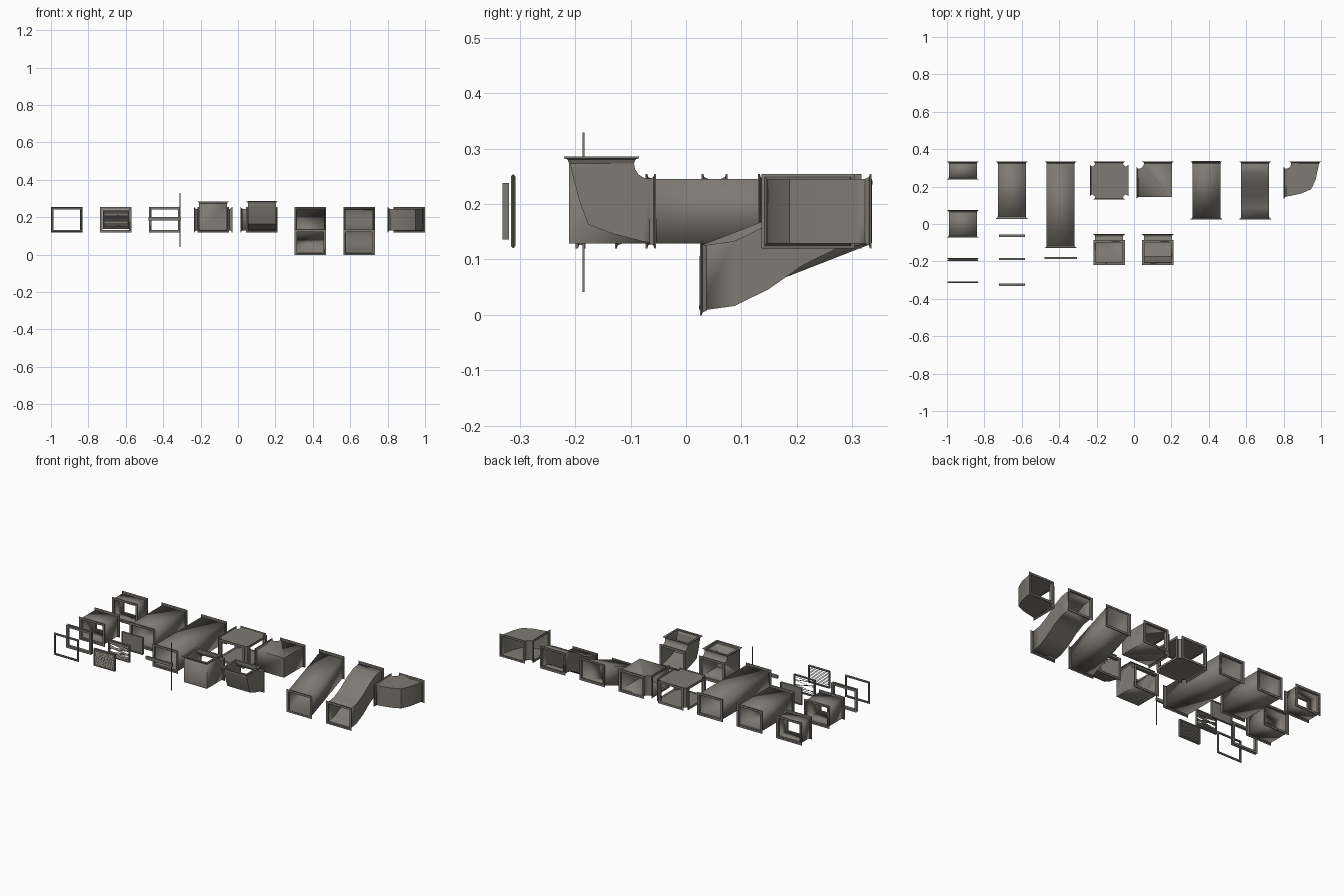
import bpy
import bmesh
import math
from mathutils import Vector

if "Cube" in bpy.data.objects:
    bpy.data.objects.remove(bpy.data.objects["Cube"], do_unlink=True)

W, H = 0.075, 0.0585      # duct half width and half height
Z = 0.187                 # duct centre height
BACK = 0.335              # shared rear line of the kit
LEG = 0.05                # elbow leg beyond the inner corner

metal = bpy.data.materials.new("dull galvanised metal")
metal.use_nodes = True
colour = (0.21, 0.195, 0.175, 1)
metal.diffuse_color = colour
bsdf = metal.node_tree.nodes["Principled BSDF"]
bsdf.inputs["Base Color"].default_value = colour
bsdf.inputs["Roughness"].default_value = 0.7


def finish(name, bm, wall=0, smooth=True):
    bmesh.ops.remove_doubles(bm, verts=bm.verts, dist=0.0002)
    bmesh.ops.recalc_face_normals(bm, faces=bm.faces)
    mesh = bpy.data.meshes.new(name)
    bm.to_mesh(mesh)
    bm.free()
    mesh.materials.append(metal)
    ob = bpy.data.objects.new(name, mesh)
    bpy.context.collection.objects.link(ob)
    if smooth:
        bpy.ops.object.select_all(action="DESELECT")
        ob.select_set(True)
        bpy.context.view_layer.objects.active = ob
        bpy.ops.object.shade_smooth_by_angle(angle=math.radians(35))
    if wall:
        mod = ob.modifiers.new("sheet thickness", "SOLIDIFY")
        mod.thickness = wall
        mod.offset = -1
    return ob


def loft(bm, loops, closed=False):
    rows = [[bm.verts.new(p) for p in loop] for loop in loops]
    pairs = list(zip(rows, rows[1:])) + ([(rows[-1], rows[0])] if closed else [])
    for a, b in pairs:
        n = len(a)
        for i in range(n):
            j = (i + 1) % n
            bm.faces.new((a[i], a[j], b[j], b[i]))


def duct(name, pairs, place, half):
    """Sheet tube through pairs of edge points, extruded to +-half."""
    bm = bmesh.new()
    loft(bm, [[place(*p, -half), place(*q, -half), place(*q, half), place(*p, half)]
              for p, q in pairs])
    return finish(name, bm, 0.004)


def ring(name, centre, normal, hu, hv, profile):
    """Rectangular frame; profile gives (outward offset, distance along normal)."""
    c, n = Vector(centre), Vector(normal)
    v = Vector((0, 1, 0)) if abs(n.z) > 0.5 else Vector((0, 0, 1))
    u = n.cross(v)
    bm = bmesh.new()
    loft(bm, [[c + n * d + u * su * (hu + o) + v * sv * (hv + o)
               for su, sv in ((-1, -1), (1, -1), (1, 1), (-1, 1))]
              for o, d in profile], True)
    return finish(name, bm, smooth=False)


def flange(name, centre, normal, hu=W, hv=H):
    ring(name + "_flange", centre, normal, hu, hv,
         [(-0.004, 0), (0.009, 0), (0.009, -0.003), (0.003, -0.005),
          (0, -0.012), (-0.004, -0.012)])


def box(name, centre, size, tilt=0, roll=0):
    bm = bmesh.new()
    bmesh.ops.create_cube(bm, size=1)
    bmesh.ops.scale(bm, verts=bm.verts, vec=size)
    ob = finish(name, bm, smooth=False)
    ob.location = centre
    ob.rotation_euler = (tilt, roll, 0)
    return ob


def straight(name, x, front, back):
    duct(name, [((y, Z + H), (y, Z - H)) for y in (front, back)],
         lambda a, b, w: (x + w, a, b), W)
    flange(name + "_front", (x, front, Z), (0, -1, 0))
    flange(name + "_back", (x, back, Z), (0, 1, 0))


# Straight runs
straight("short_duct", -0.915, 0.237, BACK)
straight("stub_duct", -0.915, -0.073, 0.075)
straight("medium_duct", -0.653, 0.028, BACK)
straight("long_duct", -0.392, -0.128, BACK)


# Offset runs that step down toward the front
def offset_duct(name, x, steps):
    low, front = 0.066, 0.025
    pairs = []
    for t, s in steps:
        y, z = front + t * (BACK - front), low + s * (Z - low)
        pairs.append(((y, z + H), (y, z - H)))
    duct(name, pairs, lambda a, b, w: (x + w, a, b), W)
    flange(name + "_front", (x, front, low), (0, -1, 0))
    flange(name + "_back", (x, BACK, Z), (0, 1, 0))


offset_duct("slanted_offset_duct", 0.387, [(0, 0), (1, 1)])
offset_duct("curved_offset_duct", 0.648,
            [(0, 0), (0.2, 0.07), (0.4, 0.32), (0.6, 0.68), (0.8, 0.93), (1, 1)])


# Elbows: s and t run from the outer corner along the two legs
def elbow(name, place, ha, hb, half, rounded):
    """ha, hb: half openings of the leg along t and the leg along s."""
    a, b, r = 2 * ha, 2 * hb, 0.028
    end_s, end_t = a + LEG - 0.01, b + LEG - 0.01
    arc = [(a + r - r * math.cos(k * math.pi / 8), b + r - r * math.sin(k * math.pi / 8))
           for k in range(5)]
    if rounded:
        outer = [(0.004, end_t * 0.85), (0.018, end_t * 0.5),
                 (end_s * 0.22, end_t * 0.22), (end_s * 0.5, 0.018), (end_s * 0.85, 0.004)]
    else:
        outer = [(0, 0)] * 5
    pairs = [((0, end_t), (a, end_t))] + list(zip(outer, arc)) + [((end_s, 0), (end_s, b))]
    duct(name, pairs, place, half)
    return end_s, end_t


for name, x, rounded in (("square_side_elbow", 0.128, False),
                         ("rounded_side_elbow", 0.915, True)):
    right, low = x + W, BACK - 2 * W - LEG + 0.01
    es, et = elbow(name, lambda s, t, w: (right - s, low + t, Z + w), W, W, H, rounded)
    flange(name + "_back", (x, BACK, Z), (0, 1, 0))
    flange(name + "_side", (right - es, low + W, Z), (-1, 0, 0))

for name, x, rounded in (("square_riser_elbow", -0.133, False),
                         ("rounded_riser_elbow", 0.128, True)):
    front, low = -0.211, Z - H
    es, et = elbow(name, lambda s, t, w: (x + w, front + s, low + t), H, H, W, rounded)
    flange(name + "_back", (x, front + es, Z), (0, 1, 0))
    flange(name + "_top", (x, front + H, low + et), (0, 0, 1))

# Four-way junction
cx, cy, reach = -0.133, 0.2325, 0.1025
quarter = [(reach, W), (W + 0.012, W), (W, W + 0.012), (W, reach)]
outline = []
for k in range(4):
    c, s = round(math.cos(k * math.pi / 2)), round(math.sin(k * math.pi / 2))
    outline += [(cx + c * px - s * py, cy + s * px + c * py) for px, py in quarter]
bm = bmesh.new()
loops = [[bm.verts.new((px, py, z)) for px, py in outline] for z in (Z - H, Z + H)]
for loop in loops:
    bm.faces.new(loop)
for i in range(len(outline)):
    if i % 4 != 3:        # leave the four mouths open
        bm.faces.new((loops[0][i], loops[0][i + 1], loops[1][i + 1], loops[1][i]))
finish("cross_junction", bm, 0.004, smooth=False)
for side, dx, dy in (("left", 1, 0), ("right", -1, 0), ("back", 0, 1), ("front", 0, -1)):
    flange("cross_" + side, (cx + dx * reach, cy + dy * reach, Z), (dx, dy, 0))

# Joining collars
ring("wide_collar", (-0.915, -0.19, Z), (0, -1, 0), W, H,
     [(-0.004, 0.009), (0.009, 0.009), (0.009, 0.005), (0.002, 0.003),
      (0.002, -0.003), (0.009, -0.005), (0.009, -0.009), (-0.004, -0.009)])
ring("thin_collar", (-0.915, -0.312, Z), (0, -1, 0), W, H,
     [(-0.003, 0.004), (0.004, 0.004), (0.008, 0.001), (0.008, -0.001),
      (0.004, -0.004), (-0.003, -0.004)])

# Vent covers: solid, damaged and intact louvres
vx, vw, vh = -0.653, 0.07, 0.051
for name, y in (("solid_cover", -0.063), ("damaged_vent", -0.187), ("louvre_vent", -0.325)):
    ring(name + "_frame", (vx, y, Z), (0, -1, 0), vw, vh,
         [(0, 0.006), (0, -0.006), (-0.006, -0.006), (-0.006, 0.006)])
box("solid_cover_panel", (vx, -0.063, Z), (2 * vw - 0.01, 0.004, 2 * vh - 0.01))
slats = 11
for i in range(slats):
    z = Z + (i - (slats - 1) / 2) * 0.0085
    box("louvre_slat_%d" % i, (vx, -0.325, z), (2 * vw - 0.01, 0.012, 0.0015),
        math.radians(35))
    if i not in (4, 7):
        bend = math.radians((0, 0, 4, -9, 0, 12, -6, 0, 7, 0, 0)[i])
        box("damaged_slat_%d" % i, (vx, -0.187, z), (2 * vw - 0.012, 0.011, 0.0015),
            math.radians(35), bend)

# Hanger bar with threaded rod
box("hanger_bar", (-0.392, -0.182, 0.193), (0.175, 0.011, 0.018))
box("hanger_rod", (-0.31, -0.185, 0.185), (0.003, 0.003, 0.288))
